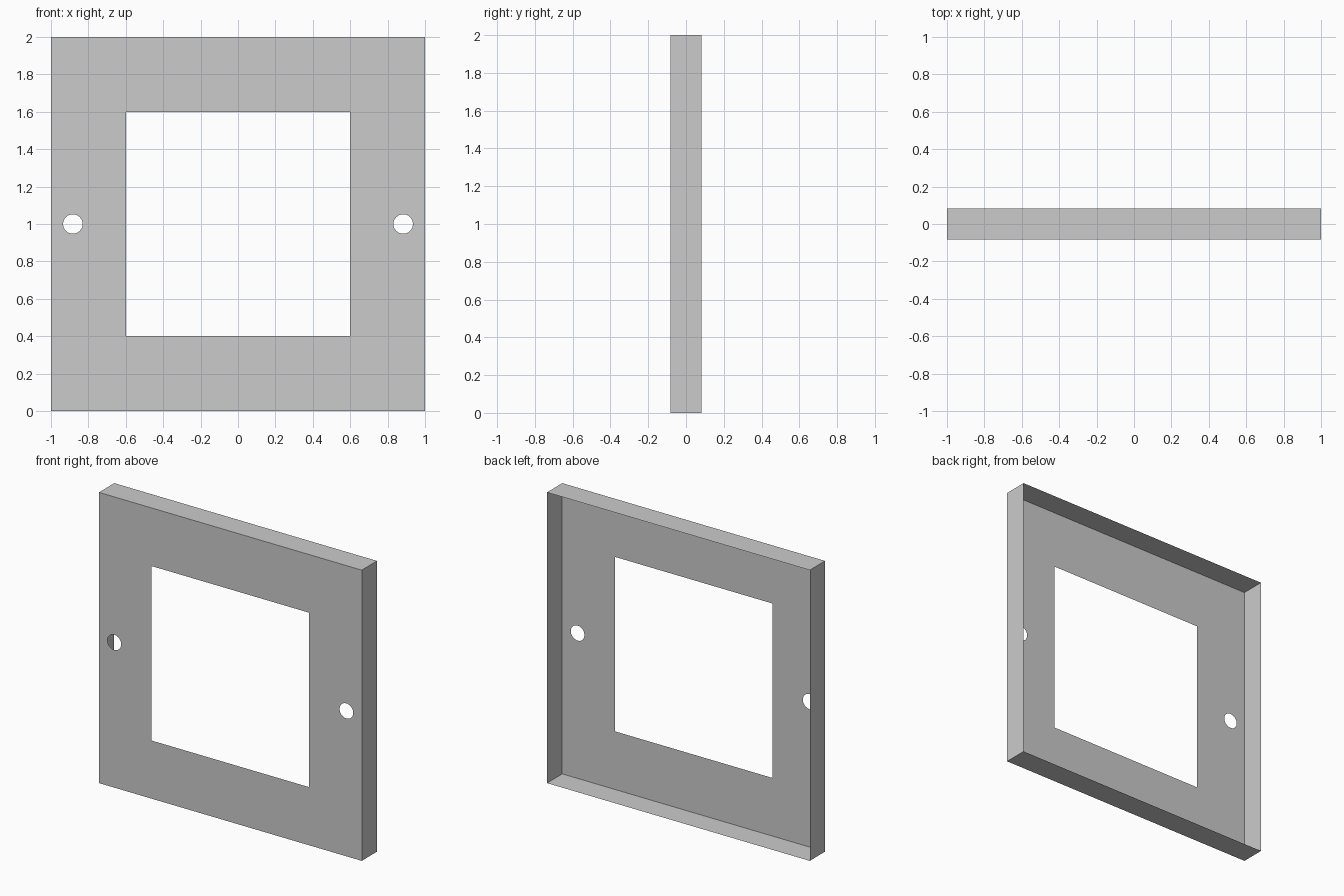
import bpy, bmesh
from math import cos, sin, tau, pi

if "Cube" in bpy.data.objects:
    bpy.data.objects.remove(bpy.data.objects["Cube"])

D = 0.083       # half depth
bm = bmesh.new()


def loop(points):
    """Closed outline in the front plane."""
    vs = [bm.verts.new((x, -D, z)) for x, z in points]
    return [bm.edges.new((vs[i - 1], vs[i])) for i in range(len(vs))]


def square(h):
    return [(-h, 1 - h), (h, 1 - h), (h, 1 + h), (-h, 1 + h)]


def circle(cx, r, n=32):
    return [(cx + r * cos(tau * i / n), 1 + r * sin(tau * i / n)) for i in range(n)]


# front sheet with the window and two screw holes
outer = loop(square(1.0))
edges = outer + loop(square(0.6))
for side in (-1, 1):
    edges += loop(circle(side * 0.883, 0.052))
bmesh.ops.triangle_fill(bm, edges=edges, use_beauty=True, normal=(0, -1, 0))

# thin rim folded back from the outer edge
rim = bmesh.ops.extrude_edge_only(bm, edges=[e for e in outer if e.is_valid])
verts = [g for g in rim["geom"] if isinstance(g, bmesh.types.BMVert)]
bmesh.ops.translate(bm, verts=verts, vec=(0, 2 * D, 0))

# outward normals
for f in bm.faces:
    f.normal_update()
    c = f.calc_center_median()
    out = f.normal.y * -1 if abs(f.normal.y) > 0.5 else f.normal.x * c.x + f.normal.z * (c.z - 1)
    if out < 0:
        f.normal_flip()

mesh = bpy.data.meshes.new("wall_plate")
bm.to_mesh(mesh)
bm.free()
bpy.context.collection.objects.link(bpy.data.objects.new("wall_plate", mesh))
